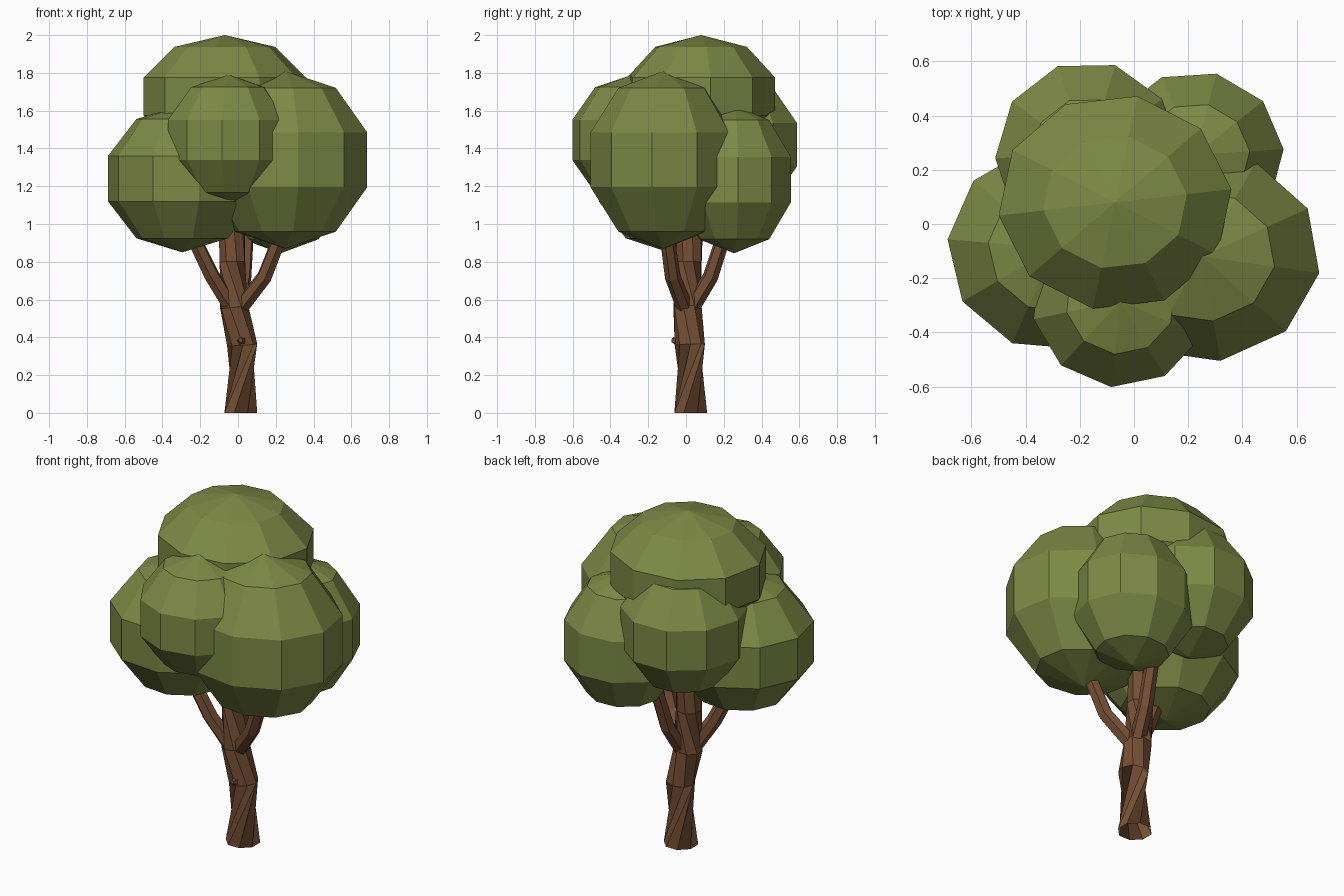
import bpy, bmesh, math
from mathutils import Vector, Matrix

cube = bpy.data.objects.get("Cube")
if cube:
    bpy.data.objects.remove(cube, do_unlink=True)


def make_material(name, rgb):
    mat = bpy.data.materials.new(name)
    mat.use_nodes = True
    mat.diffuse_color = (*rgb, 1)
    bsdf = next(n for n in mat.node_tree.nodes if n.type == 'BSDF_PRINCIPLED')
    bsdf.inputs["Base Color"].default_value = (*rgb, 1)
    bsdf.inputs["Roughness"].default_value = 0.9
    return mat


leaf = make_material("leaf green", (0.205, 0.25, 0.06))
bark = make_material("bark brown", (0.18, 0.079, 0.035))


def finish(bm, name, mat):
    bmesh.ops.recalc_face_normals(bm, faces=bm.faces[:])
    mesh = bpy.data.meshes.new(name)
    bm.to_mesh(mesh)
    bm.free()
    mesh.materials.append(mat)
    obj = bpy.data.objects.new(name, mesh)
    bpy.context.scene.collection.objects.link(obj)
    return obj


def foliage(name, centre, radii, turn):
    """Flat-shaded coarse ellipsoid, turned about z by some degrees."""
    bm = bmesh.new()
    bmesh.ops.create_uvsphere(bm, u_segments=10, v_segments=5, radius=1)
    place = Matrix.Translation(centre) @ Matrix.Diagonal((*radii, 1))
    bm.transform(place @ Matrix.Rotation(math.radians(turn), 4, 'Z'))
    finish(bm, name, leaf)


def limb(name, points, radii, sides=8, level_base=False):
    """Faceted tube through the points, capped at its far end."""
    pts = [Vector(p) for p in points]
    bm = bmesh.new()
    rings = []
    for i, (p, r) in enumerate(zip(pts, radii)):
        along = pts[min(i + 1, len(pts) - 1)] - pts[max(i - 1, 0)]
        if level_base and i == 0:
            along = Vector((0, 0, 1))
        q = along.to_track_quat('Z', 'Y')
        ring = []
        for k in range(sides):
            a = math.tau * (k + 0.5) / sides
            ring.append(bm.verts.new(p + q @ Vector((r * math.cos(a), r * math.sin(a), 0))))
        rings.append(ring)
    for low, high in zip(rings, rings[1:]):
        for k in range(sides):
            n = (k + 1) % sides
            bm.faces.new((low[k], low[n], high[n], high[k]))
    bm.faces.new(rings[-1])
    finish(bm, name, bark)


# Trunk, bending slightly as it rises
limb("trunk",
     [(.015, .025, 0), (.022, .02, .36), (-.02, .008, .56), (-.03, .015, .8), (-.035, .025, 1.1)],
     [.094, .08, .078, .072, .068], level_base=True)

# Three branches spreading into the crown
limb("right_branch", [(-.01, 0, .52), (-.14, -.06, .73), (-.27, -.1, 1.0)],
     [.045, .042, .038], 6)
limb("left_branch", [(0, 0, .54), (.14, -.07, .72), (.25, -.11, 1.0)],
     [.045, .042, .038], 6)
limb("back_branch", [(0, .02, .54), (.03, .13, .72), (.05, .22, 1.0)],
     [.045, .042, .038], 6)

# Broken twig on the front of the trunk
limb("broken_twig", [(.02, -.03, .38), (.015, -.075, .385)], [.035, .012], 5)

# Crown of overlapping leaf clumps
foliage("top_foliage", (-.07, .08, 1.675), (.455, .42, .325), 25)
foliage("left_foliage", (.25, -.12, 1.34), (.462, .41, .47), 9)
foliage("front_foliage", (-.05, -.285, 1.445), (.345, .335, .345), 30)
foliage("right_foliage", (-.295, -.09, 1.24), (.415, .40, .39), 13)
foliage("back_left_foliage", (.225, .255, 1.235), (.345, .325, .39), 22)
foliage("back_right_foliage", (-.17, .25, 1.42), (.36, .37, .375), 19)
